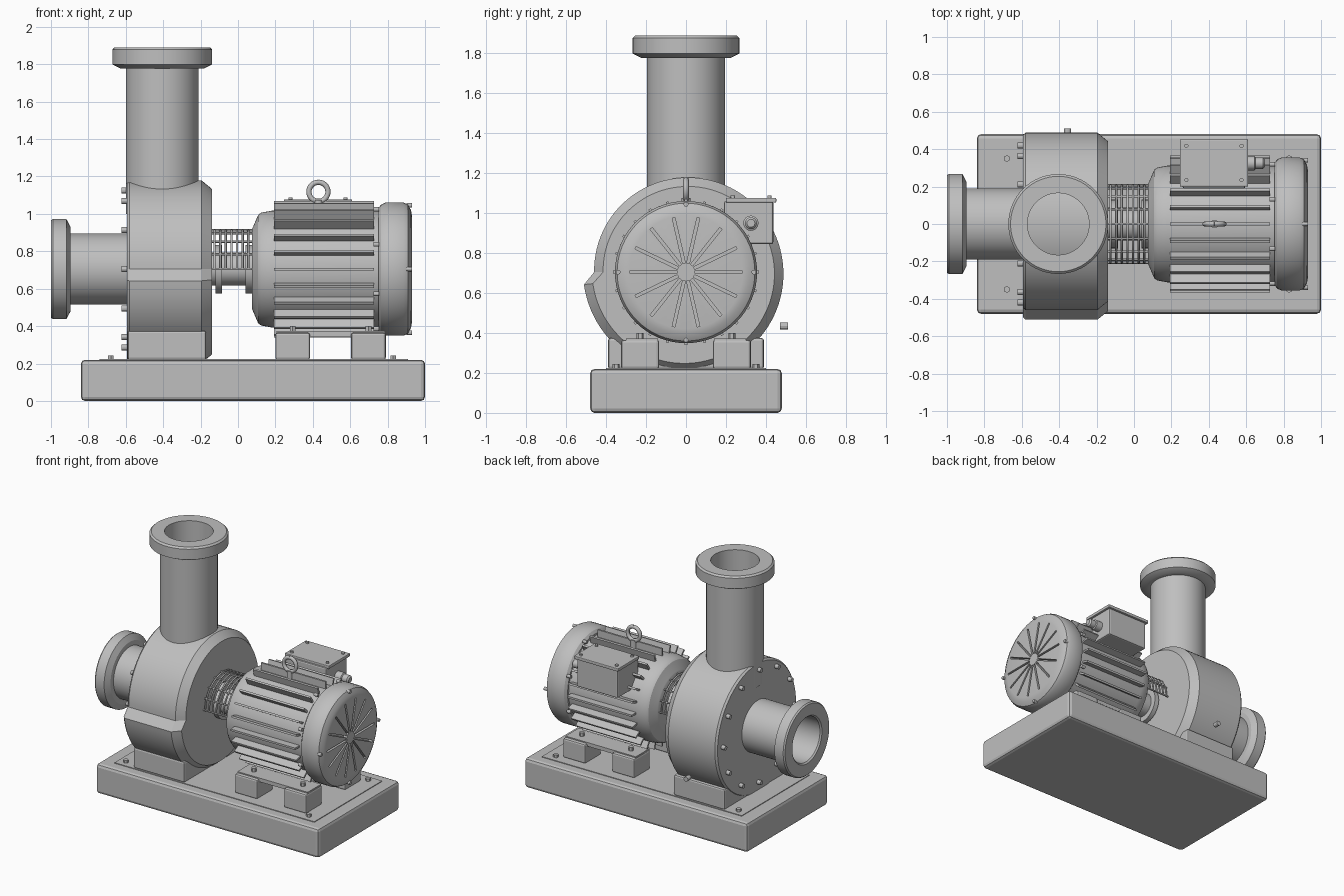
import bpy, bmesh, math
from mathutils import Matrix, Vector

if "Cube" in bpy.data.objects:
    bpy.data.objects.remove(bpy.data.objects["Cube"])

AXIS = 0.705          # height of the shaft line
grey = bpy.data.materials.new("cast_grey")
grey.diffuse_color = (0.52, 0.52, 0.52, 1)
grey.use_nodes = True
grey.node_tree.nodes["Principled BSDF"].inputs["Base Color"].default_value = grey.diffuse_color


def finish(name, bm, smooth=True):
    bmesh.ops.recalc_face_normals(bm, faces=bm.faces[:])
    me = bpy.data.meshes.new(name)
    bm.to_mesh(me)
    bm.free()
    me.materials.append(grey)
    ob = bpy.data.objects.new(name, me)
    bpy.context.collection.objects.link(ob)
    if smooth:
        me.polygons.foreach_set("use_smooth", [True] * len(me.polygons))
        me.set_sharp_from_angle(angle=math.radians(28))
    return ob


def add_box(bm, lo, hi, turn=None):
    c = [(a + b) / 2 for a, b in zip(lo, hi)]
    s = [b - a for a, b in zip(lo, hi)]
    m = Matrix.Translation(c) @ Matrix.Diagonal((*s, 1))
    bmesh.ops.create_cube(bm, size=1, matrix=(turn @ m) if turn else m)


def boxes(name, items, bevel=0.0):
    bm = bmesh.new()
    for lo, hi in items:
        add_box(bm, lo, hi)
    ob = finish(name, bm, False)
    if bevel:
        mod = ob.modifiers.new("bevel", "BEVEL")
        mod.width, mod.segments = bevel, 2
    return ob


def lathe(name, profile, axis="X", at=(0, 0, AXIS), n=64):
    """Revolve (radius, distance) pairs about an axis; zero radius closes an end."""
    bm = bmesh.new()
    o = Vector(at)
    rings = []
    for r, t in profile:
        ring = []
        for i in range(n if r > 0 else 1):
            a = 2 * math.pi * i / n
            p, q = r * math.cos(a), r * math.sin(a)
            ring.append(bm.verts.new(o + Vector((t, p, q) if axis == "X" else (p, q, t))))
        rings.append(ring)
    for A, B in zip(rings, rings[1:]):
        for i in range(n):
            j = (i + 1) % n
            if len(A) == 1:
                bm.faces.new((A[0], B[i], B[j]))
            elif len(B) == 1:
                bm.faces.new((A[i], A[j], B[0]))
            else:
                bm.faces.new((A[i], A[j], B[j], B[i]))
    return finish(name, bm)


def studs(name, places, r, h, axis="Z", n=12):
    """Group of short round bolt heads centred on the given places."""
    bm = bmesh.new()
    rot = {"Z": Matrix(), "X": Matrix.Rotation(math.pi / 2, 4, "Y"),
           "Y": Matrix.Rotation(math.pi / 2, 4, "X")}[axis]
    for p in places:
        bmesh.ops.create_cone(bm, cap_ends=True, segments=n, radius1=r, radius2=r,
                              depth=h, matrix=Matrix.Translation(p) @ rot)
    return finish(name, bm)


def ring_points(r, n, x, start=0.0):
    return [(x, r * math.cos(start + 2 * math.pi * i / n),
             AXIS + r * math.sin(start + 2 * math.pi * i / n)) for i in range(n)]


def wires(name, paths, radius):
    cu = bpy.data.curves.new(name, "CURVE")
    cu.dimensions = "3D"
    cu.bevel_depth, cu.bevel_resolution, cu.use_fill_caps = radius, 2, True
    for pts in paths:
        sp = cu.splines.new("POLY")
        sp.points.add(len(pts) - 1)
        for sp_pt, p in zip(sp.points, pts):
            sp_pt.co = (*p, 1)
    cu.materials.append(grey)
    ob = bpy.data.objects.new(name, cu)
    bpy.context.collection.objects.link(ob)
    bpy.ops.object.select_all(action="DESELECT")
    ob.select_set(True)
    bpy.context.view_layer.objects.active = ob
    bpy.ops.object.convert(target="MESH")


# Base slab, thin top pad and anchor bolts
boxes("base", [((-0.84, -0.48, 0), (1.0, 0.48, 0.22))], 0.022)
boxes("base_pad", [((-0.74, -0.40, 0.215), (0.91, 0.40, 0.225))])
anchors = [(x, s * 0.35, 0.232) for x in (-0.68, 0.83) for s in (-1, 1)]
studs("anchor_bolts", anchors, 0.018, 0.024, n=6)

# Spiral pump casing with its tongue step
bm = bmesh.new()
layers = []
for x, inset in ((-0.594, 0.012), (-0.58, 0), (-0.195, 0), (-0.14, 0.045)):
    loop = []
    for i in range(97):
        t = i / 96
        a = math.pi - math.radians(353) * t
        r = 0.46 + 0.055 * t - inset
        loop.append(bm.verts.new((x, r * math.cos(a), AXIS + r * math.sin(a))))
    layers.append(loop)
for A, B in zip(layers, layers[1:]):
    for i in range(97):
        j = (i + 1) % 97
        bm.faces.new((A[i], A[j], B[j], B[i]))
bm.faces.new(layers[0])
bm.faces.new(layers[-1])
finish("pump_casing", bm)
studs("cover_bolts", ring_points(0.42, 12, -0.608), 0.016, 0.032, "X")
studs("drain_plug", [(-0.355, 0.49, 0.435)], 0.018, 0.04, "Y")
boxes("pump_foot", [((-0.59, -0.39, 0.22), (-0.17, 0.39, 0.375))], 0.012)

# Flanged pipes with open bores
lathe("inlet_pipe", [(0, -0.55), (0.165, -0.55), (0.165, -0.99), (0.175, -1.0), (0.26, -1.0),
                     (0.268, -0.99), (0.268, -0.918), (0.225, -0.895), (0.19, -0.895),
                     (0.19, -0.53), (0, -0.53)])
lathe("outlet_pipe", [(0, 1.1), (0.165, 1.1), (0.165, 1.89), (0.255, 1.89), (0.267, 1.878),
                      (0.267, 1.80), (0.225, 1.778), (0.195, 1.778), (0.195, 1.0), (0, 1.0)],
      "Z", (-0.405, 0, 0))

# Shaft, coupling hubs and wire guard
lathe("shaft", [(0, -0.2), (0.088, -0.2), (0.088, 0.12), (0, 0.12)])
for side, x in (("pump", -0.12), ("motor", 0.04)):
    lathe(side + "_coupling_hub", [(0, x), (0.13, x), (0.13, x + 0.035), (0, x + 0.035)])
half = [math.pi * i / 24 for i in range(25)]
hoops = [[(-0.125 + 0.03 * k, 0.207 * math.cos(a), AXIS + 0.207 * math.sin(a)) for a in half]
         for k in range(7)]
bars = [[(x, 0.207 * math.cos(a), AXIS + 0.207 * math.sin(a)) for x in (-0.145, 0.085)]
        for a in half[::3]]
wires("coupling_guard", hoops + bars, 0.006)

# Motor barrel with rounded end bell
lathe("motor_body", [(0, 0.075), (0.215, 0.075), (0.225, 0.08), (0.29, 0.108), (0.302, 0.125),
                     (0.312, 0.18), (0.312, 0.79), (0, 0.79)])

# Cooling fins around the barrel
bm = bmesh.new()
for i in range(24):
    turn = Matrix.Translation((0, 0, AXIS)) @ Matrix.Rotation(2 * math.pi * i / 24, 4, "X")
    add_box(bm, (0.193, 0.29, -0.007), (0.727, 0.365, 0.007), turn)
finish("cooling_fins", bm, False)

# Fan cover with radial vent slots
cover = lathe("fan_cover", [(0, 0.75), (0.325, 0.75), (0.345, 0.765), (0.356, 0.79), (0.356, 0.885),
                            (0.345, 0.908), (0.315, 0.925), (0.285, 0.93), (0, 0.93)])
bm = bmesh.new()
for i in range(14):
    turn = Matrix.Translation((0, 0, AXIS)) @ Matrix.Rotation(2 * math.pi * i / 14, 4, "X")
    add_box(bm, (0.90, 0.045, -0.007), (0.96, 0.28, 0.007), turn)
cutter = finish("vent_cutter", bm, False)
cutter.hide_render = True
cutter.hide_viewport = True
cut = cover.modifiers.new("vents", "BOOLEAN")
cut.operation, cut.object, cut.solver = "DIFFERENCE", cutter, "EXACT"
studs("fan_cover_screws", ring_points(0.34, 4, 0.915), 0.012, 0.03, "X")
studs("end_bell_screws", ring_points(0.345, 8, 0.74, math.pi / 8), 0.012, 0.03, "X")

# Motor feet, mounting rails and bolts
spans = ((0.20, 0.385), (0.605, 0.79))
feet, rails, foot_bolts = [], [], []
for s in (-1, 1):
    y0, y1 = sorted((s * 0.135, s * 0.325))
    for a, b in spans:
        feet.append(((a, y0, 0.22), (b, y1, 0.365)))
        foot_bolts.append(((a + b) / 2, s * 0.23, 0.385))
    r0, r1 = sorted((s * 0.14, s * 0.30))
    rails.append(((0.205, r0, 0.345), (0.785, r1, 0.373)))
boxes("motor_feet", feet, 0.012)
boxes("motor_rails", rails)
studs("foot_bolts", foot_bolts, 0.018, 0.03, n=6)

# Terminal box with lid, screws and cable gland
boxes("terminal_box", [((0.26, 0.19, 0.845), (0.595, 0.437, 1.06))], 0.01)
boxes("terminal_lid", [((0.245, 0.20, 1.053), (0.61, 0.452, 1.077))], 0.005)
studs("lid_screws", [(x, y, 1.08) for x in (0.28, 0.575) for y in (0.235, 0.418)], 0.011, 0.016)
lathe("cable_gland", [(0, 0.58), (0.038, 0.58), (0.038, 0.645), (0.03, 0.65), (0.03, 0.69),
                      (0.02, 0.70), (0, 0.70)], at=(0, 0.325, 0.95), n=20)

# Lifting eye
lift = [(0.43 + 0.051 * math.sin(2 * math.pi * i / 32), 0,
         1.118 + 0.051 * math.cos(2 * math.pi * i / 32)) for i in range(33)]
wires("lifting_eye", [lift], 0.014)
studs("lifting_eye_stem", [(0.43, 0, 1.04)], 0.022, 0.07)

for ob in bpy.data.objects:
    if ob.name in ("coupling_guard", "lifting_eye"):
        ob.data.polygons.foreach_set("use_smooth", [True] * len(ob.data.polygons))
        ob.data.set_sharp_from_angle(angle=math.radians(50))
